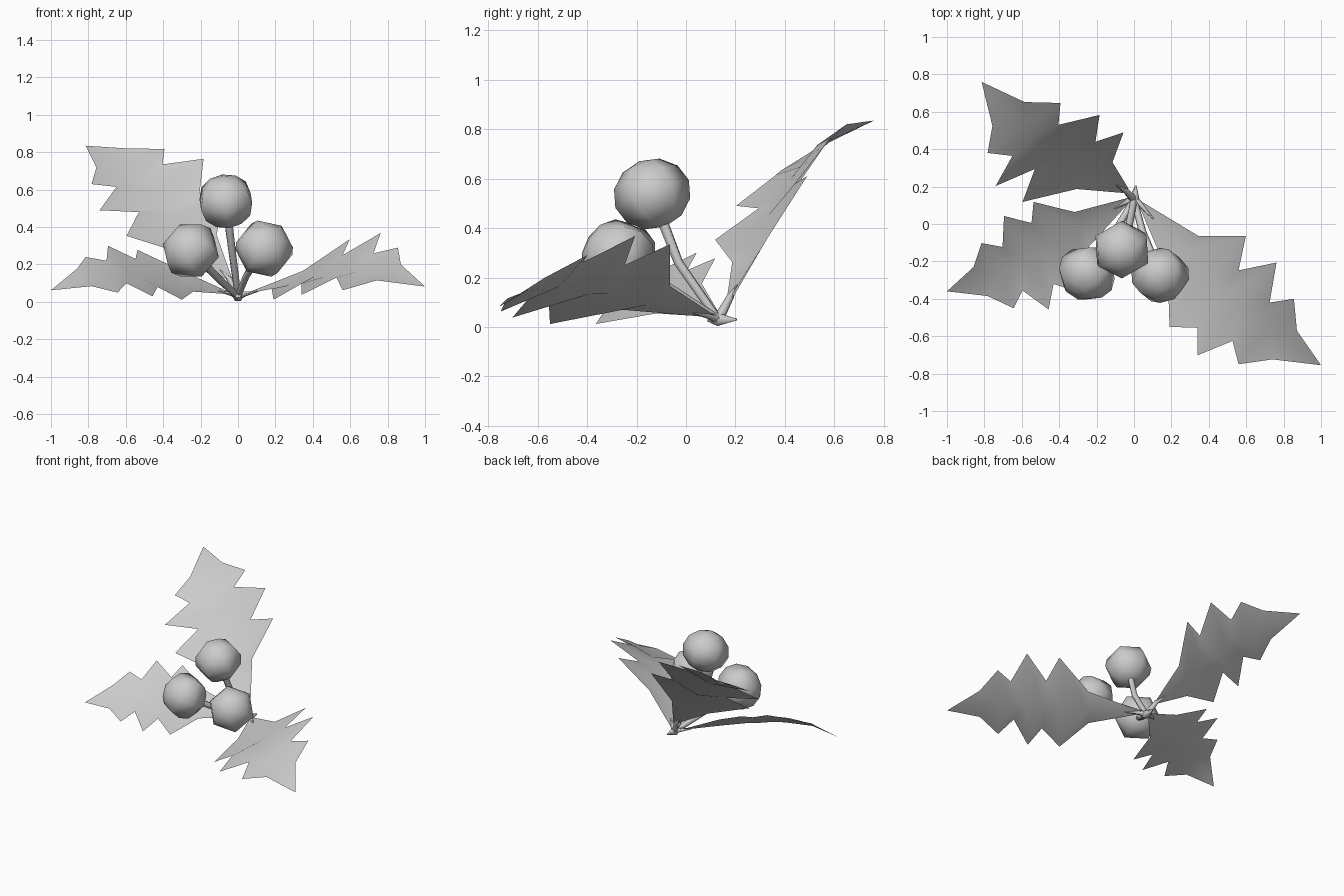
import bpy
import bmesh
from math import pi, sin, radians
from mathutils import Matrix, Vector

if "Cube" in bpy.data.objects:
    bpy.data.objects.remove(bpy.data.objects["Cube"], do_unlink=True)

# One plain grey for the whole sprig
grey = bpy.data.materials.new("plain_grey")
grey.use_nodes = True
colour = (0.6, 0.6, 0.6, 1)
grey.diffuse_color = colour
grey.node_tree.nodes["Principled BSDF"].inputs["Base Color"].default_value = colour

JOINT = Vector((0, 0.13, 0.03))


def add_mesh(name, bm):
    bmesh.ops.recalc_face_normals(bm, faces=bm.faces)
    for face in bm.faces:
        face.smooth = True
    mesh = bpy.data.meshes.new(name)
    bm.to_mesh(mesh)
    bm.free()
    mesh.materials.append(grey)
    obj = bpy.data.objects.new(name, mesh)
    bpy.context.collection.objects.link(obj)
    return obj


def stalk(name, points, radii):
    """Six-sided tapering tube through the points."""
    curve = bpy.data.curves.new(name, "CURVE")
    curve.dimensions = "3D"
    curve.bevel_depth = 1
    curve.bevel_resolution = 1
    curve.use_fill_caps = True
    spline = curve.splines.new("POLY")
    spline.points.add(len(points) - 1)
    for point, place, radius in zip(spline.points, points, radii):
        point.co = (*place, 1)
        point.radius = radius
    spline.use_smooth = True
    curve.materials.append(grey)
    bpy.context.collection.objects.link(bpy.data.objects.new(name, curve))


def leaf(name, upper, lower, tip, keel):
    """Toothed sheet: both edges run from stalk to tip, joined along a sunken midrib."""
    bm = bmesh.new()
    edges = [[bm.verts.new(p) for p in side] for side in (upper, lower)]
    end = bm.verts.new(tip)
    pairs = list(zip(*edges))

    # The midrib sinks along the underside normal, most near the middle
    start = (pairs[0][0].co + pairs[0][1].co) / 2
    under = (pairs[3][0].co - pairs[3][1].co).cross(end.co - start).normalized()
    if under.z > 0:
        under.negate()
    rib = [bm.verts.new((a.co + b.co) / 2 + under * keel * sin(pi * (i / len(pairs)) ** 0.7))
           for i, (a, b) in enumerate(pairs)]

    for side in edges:
        for i in range(len(rib) - 1):
            bm.faces.new((rib[i], side[i], side[i + 1], rib[i + 1]))
        bm.faces.new((rib[-1], side[-1], end))
    neck = rib[0].co.lerp(rib[1].co, 0.3)
    add_mesh(name, bm)
    stalk(name + "_stalk", [JOINT, start, neck], [0.022, 0.015, 0.003])


def berry(name, centre, bend, twist):
    """Six-sided, slightly flattened ball whose pole follows its stem."""
    centre, bend = Vector(centre), Vector(bend)
    axis = (centre - bend).normalized()
    bm = bmesh.new()
    bmesh.ops.create_uvsphere(bm, u_segments=6, v_segments=6, radius=0.159)
    bmesh.ops.scale(bm, vec=(1, 1, 0.9), verts=bm.verts)
    bmesh.ops.rotate(bm, matrix=Matrix.Rotation(radians(twist), 3, "Z"), verts=bm.verts)
    ball = add_mesh(name, bm)
    ball.location = centre
    ball.rotation_mode = "QUATERNION"
    ball.rotation_quaternion = axis.to_track_quat("Z", "Y")
    stalk(name + "_stem", [JOINT, bend, centre - axis * 0.12], [0.018, 0.02, 0.022])


# Leaves: stalk end, then notch and tooth in turn
leaf("back_leaf",
     [(-.03, .19, .12), (-.115, .33, .36), (-.056, .49, .61), (-.206, .44, .58),
      (-.184, .583, .765), (-.404, .53, .735), (-.393, .647, .818), (-.585, .652, .82)],
     [(-.06, .166, .12), (-.307, .187, .262), (-.596, .118, .353), (-.53, .294, .48),
      (-.74, .203, .49), (-.65, .364, .615), (-.783, .38, .63), (-.757, .524, .72)],
     (-.815, .76, .835), 0.045)
leaf("right_leaf",
     [(-.03, .14, .045), (-.318, .064, .175), (-.537, .118, .278), (-.548, .005, .23),
      (-.695, .043, .3), (-.703, -.123, .22), (-.815, -.102, .24), (-.858, -.23, .18)],
     [(-.03, .11, .04), (-.24, -.12, .055), (-.3, -.365, .012), (-.43, -.32, .08),
      (-.457, -.457, .03), (-.596, -.355, .1), (-.644, -.45, .05), (-.783, -.385, .084)],
     (-1, -.36, .062), 0.04)
leaf("left_leaf",
     [(.04, .12, .045), (.345, -.064, .165), (.598, -.064, .335), (.559, -.248, .25),
      (.762, -.206, .368), (.725, -.42, .26), (.855, -.4, .29), (.871, -.57, .2)],
     [(.03, .09, .04), (.18, -.26, .07), (.19, -.55, .012), (.34, -.555, .1),
      (.34, -.702, .038), (.527, -.625, .13), (.559, -.75, .062), (.741, -.724, .115)],
     (1, -.755, .082), 0.045)

# Berries on bent stems
berry("top_berry", (-.065, -.137, .538), (-.03, -.03, .26), 20)
berry("right_berry", (-.252, -.265, .275), (-.1, -.04, .12), 30)
berry("left_berry", (.14, -.275, .285), (.045, -.04, .14), 16)

# Cut twig end where everything meets
stalk("twig", [(0, .09, .04), JOINT, (.01, .205, .03)], [0.02, 0.03, 0.004])
